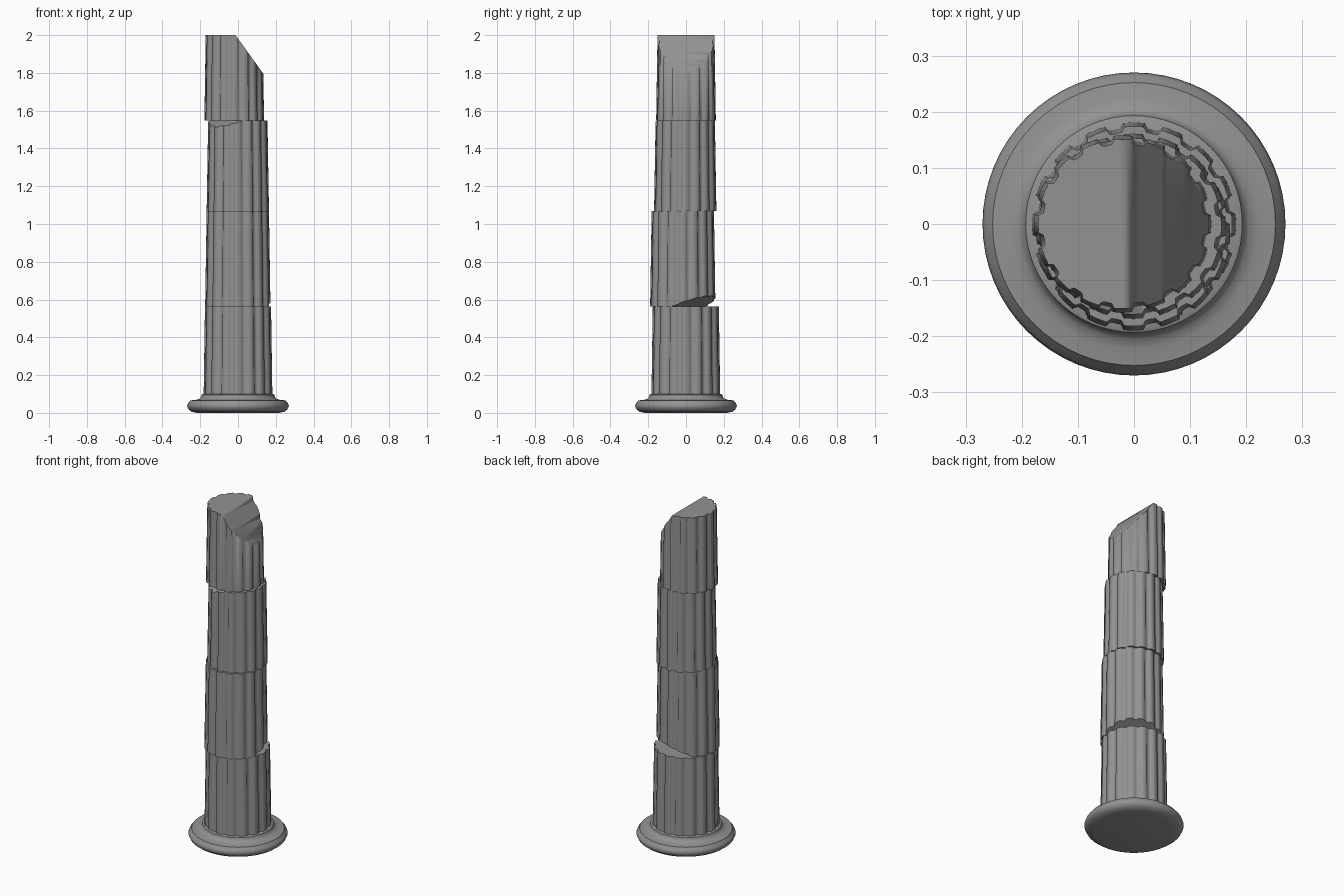
import bpy, bmesh
from math import sin, cos, pi, radians
from mathutils import Vector

if "Cube" in bpy.data.objects:
    bpy.data.objects.remove(bpy.data.objects["Cube"])

FLUTES = 16

# dark grey stone
stone = bpy.data.materials.new("dark_stone")
stone.diffuse_color = (.29, .29, .29, 1)
stone.use_nodes = True
stone.node_tree.nodes["Principled BSDF"].inputs["Base Color"].default_value = stone.diffuse_color


def finish(bm, name, angle):
    bmesh.ops.recalc_face_normals(bm, faces=bm.faces)
    mesh = bpy.data.meshes.new(name)
    bm.to_mesh(mesh)
    bm.free()
    mesh.materials.append(stone)
    ob = bpy.data.objects.new(name, mesh)
    bpy.context.collection.objects.link(ob)
    bpy.ops.object.select_all(action='DESELECT')
    ob.select_set(True)
    bpy.context.view_layer.objects.active = ob
    bpy.ops.object.shade_smooth_by_angle(angle=radians(angle))
    return ob


def skin(bm, rings):
    # join stacked rings of vertices and cap both ends
    for a, b in zip(rings, rings[1:]):
        n = len(a)
        for i in range(n):
            j = (i + 1) % n
            bm.faces.new((a[i], a[j], b[j], b[i]))
    bm.faces.new(rings[0][::-1])
    bm.faces.new(rings[-1])


def lathe(name, profile, n=64):
    bm = bmesh.new()
    skin(bm, [[bm.verts.new((r * cos(2 * pi * i / n), r * sin(2 * pi * i / n), z))
               for i in range(n)] for r, z in profile])
    return finish(bm, name, 50)


def slice_mesh(bm, co, no, clear):
    geom = bm.verts[:] + bm.edges[:] + bm.faces[:]
    bmesh.ops.bisect_plane(bm, geom=geom, plane_co=co, plane_no=no, clear_outer=clear)


def drum(name, center, z0, z1, r0, r1, cuts=(), splits=()):
    # fluted cross-section: raised fillet, short step, shallow channel
    pitch = 2 * pi / FLUTES
    tooth = [(-.26, 1), (0, 1), (.26, 1), (.35, .948), (.5, .943), (.65, .948)]
    bm = bmesh.new()
    rings = []
    for r, z in ((r0, z0), (r1, z1)):
        rings.append([bm.verts.new((center[0] + r * k * cos((i + t) * pitch),
                                    center[1] + r * k * sin((i + t) * pitch), z))
                      for i in range(FLUTES) for t, k in tooth])
    skin(bm, rings)
    # broken areas: slice off one side of a plane and close the hole
    for co, no in cuts:
        slice_mesh(bm, co, no, True)
        bmesh.ops.holes_fill(bm, edges=[e for e in bm.edges if e.is_boundary], sides=0)
    # extra edges that keep the soft ridge of the fracture narrow
    for x in splits:
        slice_mesh(bm, Vector((x, 0, 0)), Vector((1, 0, 0)), False)
    return finish(bm, name, 62)


def chip(center, azimuth, dist, slope, z, up):
    # tilted plane whose chord lies at dist from the drum axis
    a = radians(azimuth)
    d = Vector((cos(a), sin(a), 0))
    co = Vector((center[0], center[1], z)) + d * dist
    return co, (d * slope + Vector((0, 0, up))).normalized()


# round moulded base
lathe("base", [(.215, 0), (.245, .006), (.262, .019), (.27, .036), (.265, .05),
               (.255, .06), (.252, .066), (.222, .069), (.205, .074),
               (.196, .084), (.193, .096), (.186, .099)])

# stacked drums, each a little shifted
drum("lower_drum", (0, -.001), .095, .562, .182, .175)
c = (-.001, -.017)
drum("second_drum", c, .562, 1.07, .173, .165,
     cuts=[chip(c, 57, .035, .43, .562, -1)])
c = (-.001, -.004)
drum("third_drum", c, 1.07, 1.548, .165, .157,
     cuts=[chip(c, 225, .09, .5, 1.548, 1)])
# broken top drum with the slanted fracture
drum("broken_top_drum", (-.02, 0), 1.548, 2.0, .158, .151,
     cuts=[(Vector((-.013, 0, 2)), Vector((.2, 0, .144)).normalized())],
     splits=(-.03, .05))
